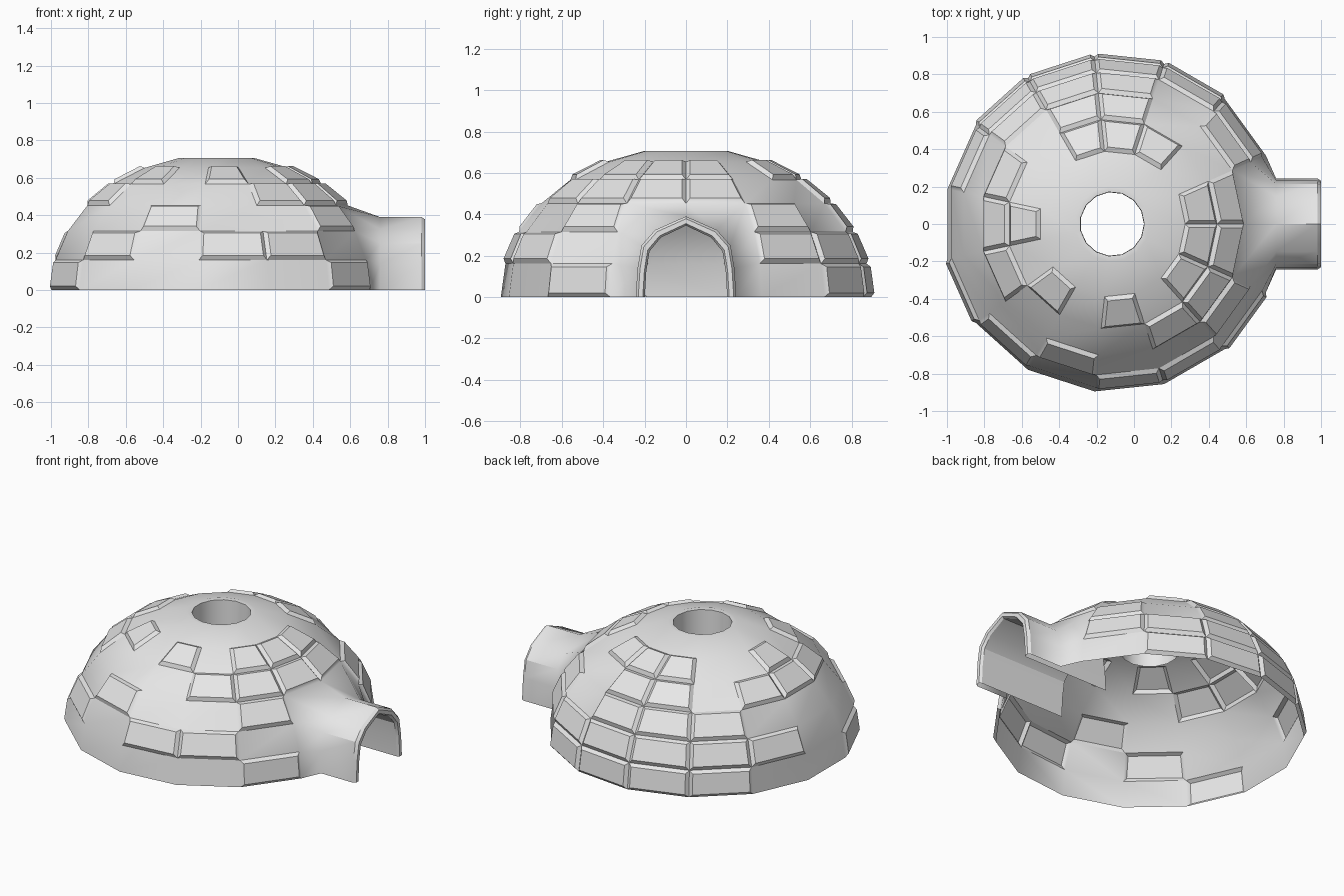
import bpy, bmesh, math

cube = bpy.data.objects.get("Cube")
if cube:
    bpy.data.objects.remove(cube)

SIDES = 15
STEP = math.tau / SIDES
RING = math.pi / 14
RADIUS, HEIGHT, CENTRE_X = 0.9, 0.725, -0.117
DOOR_COLUMNS, DOOR_ROWS = (SIDES - 1, 0), 3

# Columns that carry a raised snow block, for each row from the ground up
BLOCKS = [
    (2, 3, 4, 5, 8, 13),
    (1, 2, 3, 4, 5, 6, 9, 11, 12),
    (1, 3, 4, 5, 10, 13),
    (0, 3, 4, 6, 7, 8, 12, 13, 14),
    (0, 2, 3, 4, 7, 9, 11, 13, 14),
]

# Snow material
snow = bpy.data.materials.new("snow_grey")
snow.use_nodes = True
snow.diffuse_color = (0.8, 0.8, 0.8, 1)
snow.node_tree.nodes["Principled BSDF"].inputs["Base Color"].default_value = (0.8, 0.8, 0.8, 1)

bm = bmesh.new()

# Dome profile, turning in and down at the top to line the smoke hole
profile = [(RADIUS * math.cos(i * RING), HEIGHT * math.sin(i * RING)) for i in range(7)]
profile += [(0.172, 0.705), (0.17, 0.53)]
rings = [[bm.verts.new((CENTRE_X + r * math.cos(k * STEP), r * math.sin(k * STEP), z))
          for k in range(SIDES)] for r, z in profile]

# Dome faces, leaving the doorway open
block_faces = []
for row, (low, high) in enumerate(zip(rings, rings[1:])):
    for k in range(SIDES):
        if row < DOOR_ROWS and k in DOOR_COLUMNS:
            continue
        n = (k + 1) % SIDES
        face = bm.faces.new((low[k], low[n], high[n], high[k]))
        if row < len(BLOCKS) and k in BLOCKS[row]:
            block_faces.append(face)

# Entrance tunnel: the doorway edge flares into an arch, folds over a rim and lines the inside
half_arch = [(0.243, 0), (0.234, 0.14), (0.215, 0.25), (0.148, 0.325)]
arch = [(-y, z) for y, z in half_arch] + [(0, 0.39)] + half_arch[::-1]


def arch_loop(x, sy=1.0, sz=1.0):
    return [bm.verts.new((x, y * sy, z * sz)) for y, z in arch]


doorway = [rings[i][-1] for i in range(DOOR_ROWS + 1)] + [rings[DOOR_ROWS][0]]
doorway += [rings[i][1] for i in range(DOOR_ROWS, -1, -1)]
flare = arch_loop(0.76)
loops = [doorway, flare, arch_loop(0.982), arch_loop(1.0, 0.95, 0.97),
         arch_loop(1.0, 0.86, 0.91), arch_loop(0.985, 0.82, 0.885), arch_loop(0.38, 0.82, 0.885)]
for a, b in zip(loops, loops[1:]):
    for i in range(len(arch) - 1):
        bm.faces.new((a[i], b[i], b[i + 1], a[i + 1]))

# Raised snow blocks with sloping edges
bm.normal_update()
bmesh.ops.inset_individual(bm, faces=block_faces, thickness=0.018, depth=0.02,
                           use_even_offset=True)
bmesh.ops.delete(bm, geom=[v for v in bm.verts if not v.link_faces], context='VERTS')
bm.normal_update()

# Smooth shading, sharp at block edges and openings, soft over the flare
soft = set(flare) | set(doorway[:-1])
for face in bm.faces:
    face.smooth = True
for edge in bm.edges:
    on_flare = edge.verts[0] in soft and edge.verts[1] in soft
    edge.smooth = on_flare or edge.calc_face_angle(0) < math.radians(30)

mesh = bpy.data.meshes.new("igloo_shell")
bm.to_mesh(mesh)
bm.free()
mesh.materials.append(snow)
bpy.context.collection.objects.link(bpy.data.objects.new("igloo_shell", mesh))
